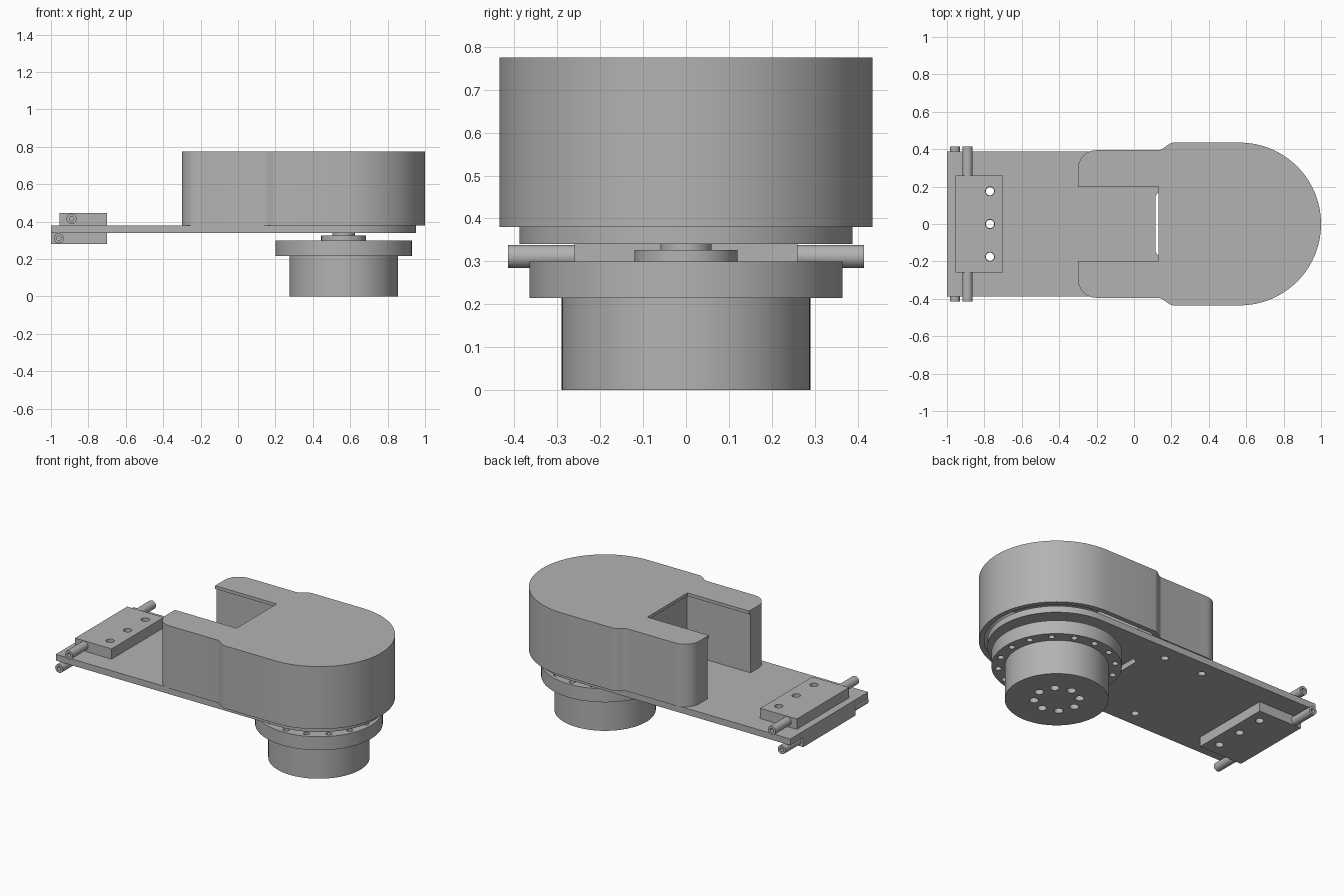
import bpy, bmesh
from math import pi, cos, sin
from mathutils import Matrix, Vector

if "Cube" in bpy.data.objects:
    bpy.data.objects.remove(bpy.data.objects["Cube"], do_unlink=True)

grey = bpy.data.materials.new("machined_grey")
grey.use_nodes = True
grey.diffuse_color = (0.45, 0.45, 0.45, 1)
grey.node_tree.nodes["Principled BSDF"].inputs["Base Color"].default_value = (0.45, 0.45, 0.45, 1)

AXIS = 0.565    # x of the turning axis


def finish(name, bm):
    bmesh.ops.recalc_face_normals(bm, faces=bm.faces)
    mesh = bpy.data.meshes.new(name)
    bm.to_mesh(mesh)
    bm.free()
    ob = bpy.data.objects.new(name, mesh)
    bpy.context.collection.objects.link(ob)
    mesh.materials.append(grey)
    return ob


def smooth(ob):
    bpy.ops.object.select_all(action='DESELECT')
    ob.select_set(True)
    bpy.context.view_layer.objects.active = ob
    bpy.ops.object.shade_smooth_by_angle(angle=0.5)


def prism(name, outline, z0, z1):
    bm = bmesh.new()
    low, high = ([bm.verts.new((x, y, z)) for x, y in outline] for z in (z0, z1))
    bm.faces.new(low)
    bm.faces.new(high)
    for i in range(len(low)):
        bm.faces.new((low[i - 1], low[i], high[i], high[i - 1]))
    return finish(name, bm)


def wall(name, outer, inner, z0, z1):
    # closed band between two outlines with matching points
    bm = bmesh.new()
    rings = [[bm.verts.new((x, y, z)) for x, y in line]
             for line, z in ((outer, z0), (outer, z1), (inner, z1), (inner, z0))]
    for k in range(4):
        a, b = rings[k - 1], rings[k]
        for i in range(len(a)):
            bm.faces.new((a[i - 1], a[i], b[i], b[i - 1]))
    return finish(name, bm)


def add_cylinder(bm, center, radius, length, axis='Z', sides=64):
    turn = Matrix.Rotation(pi / 2, 4, 'X') if axis == 'Y' else Matrix.Identity(4)
    bmesh.ops.create_cone(bm, cap_ends=True, segments=sides, radius1=radius, radius2=radius,
                          depth=length, matrix=Matrix.Translation(Vector(center)) @ turn)


def disc(name, radius, z0, z1):
    bm = bmesh.new()
    add_cylinder(bm, (AXIS, 0, (z0 + z1) / 2), radius, z1 - z0, sides=96)
    return finish(name, bm)


def box(name, x0, x1, y, z0, z1):
    return prism(name, [(x0, -y), (x1, -y), (x1, y), (x0, y)], z0, z1)


def drill(ob, spots, radius, length, axis='Z', extra=None):
    # cut a set of round holes, then drop the cutter
    bm = bmesh.new()
    for p in spots:
        add_cylinder(bm, p, radius, length, axis, 20)
    cutter = finish("hole_cutter", bm)
    for c in [cutter] + ([extra] if extra else []):
        c.hide_render = True
        mod = ob.modifiers.new("holes", 'BOOLEAN')
        mod.operation, mod.solver, mod.object = 'DIFFERENCE', 'EXACT', c
        bpy.context.view_layer.objects.active = ob
        bpy.ops.object.modifier_apply(modifier=mod.name)
        bpy.data.objects.remove(c, do_unlink=True)


def ring_spots(count, radius, z):
    return [(AXIS + radius * cos(2 * pi * i / count), radius * sin(2 * pi * i / count), z)
            for i in range(count)]


def mirrored(half):
    return half + [(x, -y) for x, y in reversed(half)]


def cover_outline(inset, slot_y, slot_x):
    # half of the forked outline: slot, arm, shoulder, round end
    arm, body, end = 0.395 - inset, 0.435 - inset, -0.3 + inset
    r = 0.1 - inset
    half = [(slot_x, slot_y), (end, slot_y)]
    for i in range(9):
        a = pi - i * pi / 16
        half.append((end + r + r * cos(a), arm - r + r * sin(a)))
    for i in range(9):
        t = i / 8
        half.append((0.13 + 0.08 * t + inset / 2, arm + (body - arm) * t * t * (3 - 2 * t)))
    for i in range(32):
        a = pi / 2 - (i / 31.5) * pi / 2
        half.append((AXIS + body * cos(a), body * sin(a)))
    return mirrored(half)


# forked cover: open underneath, thin lid overhanging the slot
smooth(wall("cover_wall", cover_outline(0, 0.215, 0.145),
            cover_outline(0.03, 0.245, 0.175), 0.38, 0.757))
smooth(prism("cover_lid", cover_outline(0, 0.2, 0.13), 0.755, 0.775))

# base plate with round end, cable slot and screw holes
edge = [(-1, 0.388)] + [(AXIS + 0.388 * sin(a), 0.388 * cos(a))
                        for a in (i * pi / 64 for i in range(32))]
plate = prism("arm_plate", mirrored(edge), 0.34, 0.38)
screws = [(x, s * 0.29, 0.36) for x in (-0.25, 0.02) for s in (-1, 1)]
clamp_holes = [(-0.77, y, 0.36) for y in (-0.175, 0, 0.175)]
slot = prism("slot_cutter", [(0.115, -0.15), (0.13, -0.17), (0.15, -0.17),
                             (0.15, 0.17), (0.13, 0.17), (0.115, 0.15)], 0.3, 0.4)
drill(plate, screws + clamp_holes, 0.022, 0.2, extra=slot)
smooth(plate)

# clamp blocks above and below the plate, each with a hollow-ended rod
for name, x0, z0, z1, rod_x, rod_z in (("upper", -0.955, 0.38, 0.445, -0.89, 0.415),
                                       ("lower", -1.0, 0.28, 0.34, -0.958, 0.311)):
    block = box(name + "_clamp_block", x0, -0.7, 0.26, z0, z1)
    drill(block, clamp_holes, 0.024, 0.4)
    smooth(block)
    bm = bmesh.new()
    add_cylinder(bm, (rod_x, 0, rod_z), 0.027, 0.83, 'Y', 32)
    rod = finish(name + "_rod", bm)
    drill(rod, [(rod_x, s * 0.415, rod_z) for s in (-1, 1)], 0.012, 0.2, 'Y')
    smooth(rod)

# turning base: drum, bolted flange and stepped hub
drum = disc("base_drum", 0.29, 0, 0.215)
drill(drum, ring_spots(8, 0.128, 0), 0.026, 0.08)
flange = disc("base_flange", 0.365, 0.215, 0.3)
drill(flange, ring_spots(16, 0.328, 0.26), 0.018, 0.2)
for part in (drum, flange, disc("hub", 0.12, 0.3, 0.326), disc("hub_neck", 0.06, 0.326, 0.34)):
    smooth(part)
